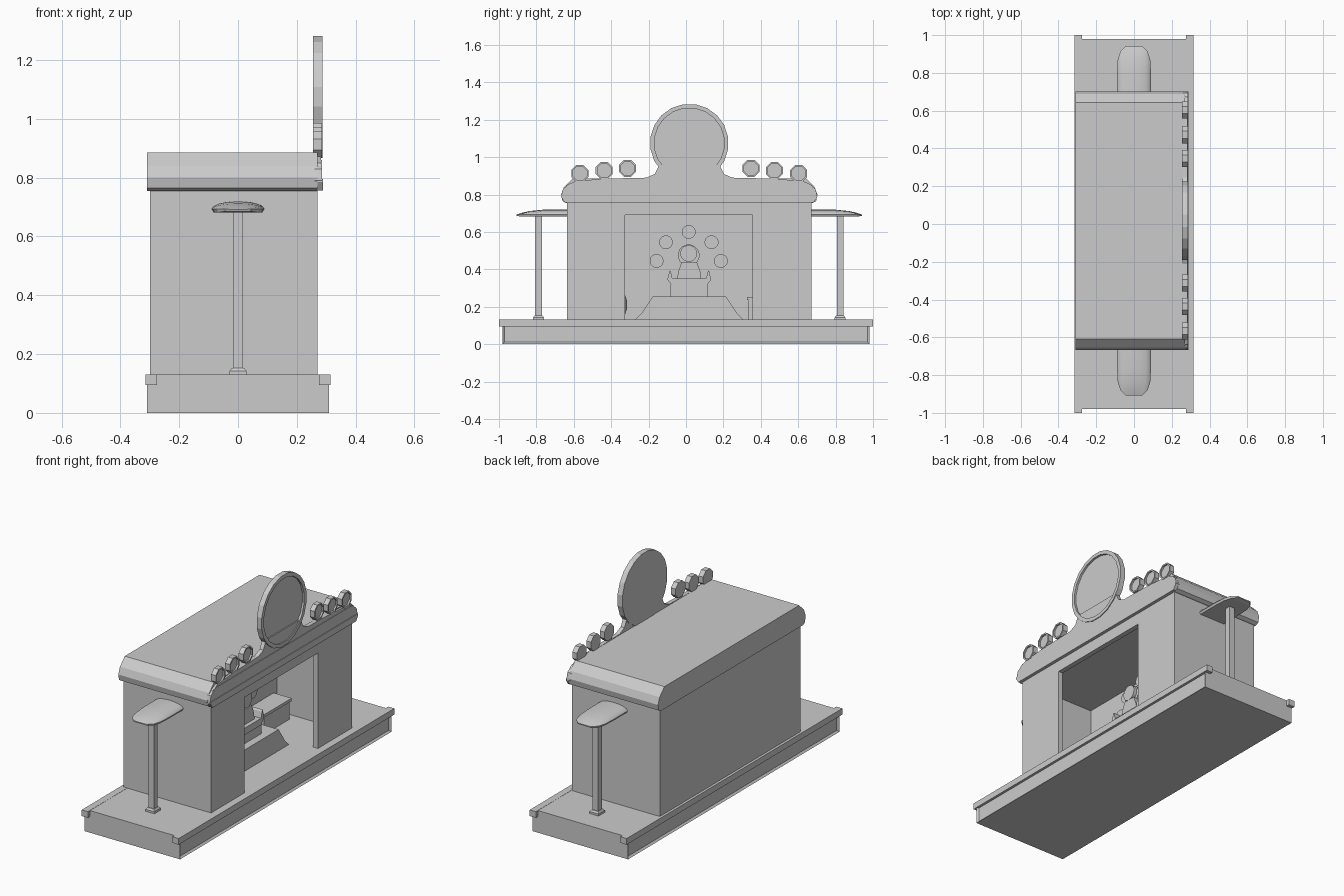
import bpy, bmesh
from math import sin, cos, pi

if "Cube" in bpy.data.objects:
    bpy.data.objects.remove(bpy.data.objects["Cube"])

CY = 0.0175  # centre line of the booth along y


def finish(name, bm):
    bmesh.ops.recalc_face_normals(bm, faces=bm.faces)
    me = bpy.data.meshes.new(name)
    bm.to_mesh(me)
    bm.free()
    ob = bpy.data.objects.new(name, me)
    bpy.context.collection.objects.link(ob)
    return ob


def loft(name, rings):
    bm = bmesh.new()
    vs = [[bm.verts.new(p) for p in r] for r in rings]
    n = len(vs[0])
    for a, b in zip(vs, vs[1:]):
        for i in range(n):
            j = (i + 1) % n
            bm.faces.new((a[i], a[j], b[j], b[i]))
    bm.faces.new(vs[0])
    bm.faces.new(vs[-1])
    return finish(name, bm)


def box(name, x0, x1, y0, y1, z0, z1):
    ring = [(x0, y0), (x1, y0), (x1, y1), (x0, y1)]
    return loft(name, [[(x, y, z) for x, y in ring] for z in (z0, z1)])


def prism(name, x0, x1, pts):
    """Side profile (y, z) pushed along x."""
    return loft(name, [[(x, y, z) for y, z in pts] for x in (x0, x1)])


def disc(name, x0, x1, y, z, r, n, rim=0.0, depth=0.0):
    """Round plate facing +x, with an optional raised rim."""
    rings = [(x0, r), (x1, r)]
    if rim:
        rings += [(x1, r - rim), (x1 - depth, r - rim)]
    return loft(name, [[(x, y + q * sin(2 * pi * (i + .5) / n), z + q * cos(2 * pi * (i + .5) / n))
                        for i in range(n)] for x, q in rings])


def mirrored(half):
    """Complete a half profile given as (distance from centre, z)."""
    return [(CY + d, z) for d, z in half] + [(CY - d, z) for d, z in reversed(half)]


# Base slab with recessed long panels and overhanging rails
base = box("base", -.31, .31, -.98, .98, 0, .13)
bm = bmesh.new()
bm.from_mesh(base.data)
for f in [f for f in bm.faces if abs(f.normal.x) > .9]:
    bmesh.ops.inset_region(bm, faces=[f], thickness=.015, depth=-.01)
bm.to_mesh(base.data)
bm.free()
for s, side in ((1, "front"), (-1, "back")):
    x0, x1 = sorted((s * .275, s * .315))
    box(side + "_rail", x0, x1, -1, 1, .095, .131)

# Hollow booth with a counter opening
booth = box("booth", -.30, .27, CY - .6525, CY + .6525, .13, .76)
for name, dims in (("room_cutter", (-.18, .24, -.585, .62, .10, .72)),
                   ("opening_cutter", (.10, .40, -.325, .355, .09, .69))):
    cutter = box(name, *dims)
    cutter.hide_render = True
    cutter.hide_viewport = True
    mod = booth.modifiers.new(name, 'BOOLEAN')
    mod.operation = 'DIFFERENCE'
    mod.object = cutter
    mod.solver = 'EXACT'

# Roof with rounded eaves
prism("roof", -.31, .27, mirrored([(.66, .755), (.678, .765), (.685, .80), (.67, .84), (.625, .885)]))
prism("roof_fascia", .26, .285, mirrored([(.665, .76), (.685, .79), (.675, .83), (.635, .86)]))
prism("eave_band", .27, .289, mirrored([(.665, .757), (.684, .785), (.684, .795), (.66, .795)]))

# Decorative crest, round sign and bulbs
prism("crest", .258, .282, mirrored([(.67, .82), (.655, .85), (.61, .872), (.45, .885),
                                     (.23, .89), (.185, .91), (.16, .96)]))
disc("round_sign", .255, .287, CY, 1.075, .21, 20, .022, .012)
for d, z in ((.585, .913), (.455, .928), (.33, .94)):
    for s in (-1, 1):
        disc("bulb", .255, .285, CY + s * d, z, .049, 8, .009, .01)

# Side awnings, each on a post with a foot
for s, side in ((-1, "left"), (1, "right")):
    rings = []
    for u, w, top in ((-.02, .09, .72), (.13, .09, .719), (.2, .086, .712),
                      (.245, .072, .702), (.272, .045, .692)):
        y = CY + s * (.6525 + u)
        arc = [(w * cos(pi * i / 8), y, .694 + (top - .694) * sin(pi * i / 8)) for i in range(9)]
        low = .682 if u < .25 else .686
        rings.append(arc + [(-w * .93, y, low), (w * .93, y, low)])
    awning = loft(side + "_awning", rings)
    for p in awning.data.polygons:
        p.use_smooth = abs(p.normal.y) < .9 and p.normal.z > .5
    yp = CY + s * .806
    box(side + "_post", -.0175, .0175, yp - .0175, yp + .0175, .13, .69)
    rings = [[(a * h, yp + b * h, z) for a, b in ((-1, -1), (1, -1), (1, 1), (-1, 1))]
             for h, z in ((.029, .13), (.029, .142), (.022, .152))]
    loft(side + "_foot", rings)

# Stage puppet: flared skirt, pedestal, bowl, collar and head
prism("skirt", -.02, .115, [(CY + s * d, z) for s, ds in (
    (1, ((.29, .13), (.255, .165), (.225, .21), (.195, .255))),
    (-1, ((.195, .255), (.225, .21), (.255, .165), (.29, .13)))) for d, z in ds])
prism("pedestal", -.02, .07, mirrored([(.10, .25), (.10, .32)]))
prism("bowl", -.03, .075, mirrored([(.09, .31), (.117, .345), (.105, .395), (.098, .385), (.09, .35)]))
prism("collar", -.01, .05, mirrored([(.065, .34), (.06, .385), (.04, .44)]))
disc("collar_ring", 0, .03, CY - .003, .475, .058, 16)
disc("head", 0, .05, CY - .003, .485, .045, 16)

# Arc of juggled discs
for d, z in ((-.172, .445), (-.122, .545), (0, .60), (.122, .545), (.172, .445)):
    disc("juggled_disc", -.05, -.03, CY - .003 + d, z, .037, 16)

# Chest and keg at the ends of the room
box("chest", -.17, -.065, .335, .57, .13, .235)
box("chest_lid", -.175, -.058, .325, .58, .235, .252)
loft("keg", [[(-.03 + r * cos(pi * i / 6), -.40 + r * sin(pi * i / 6), z) for i in range(12)]
             for r, z in ((.065, .13), (.085, .19), (.085, .23), (.065, .29))])
